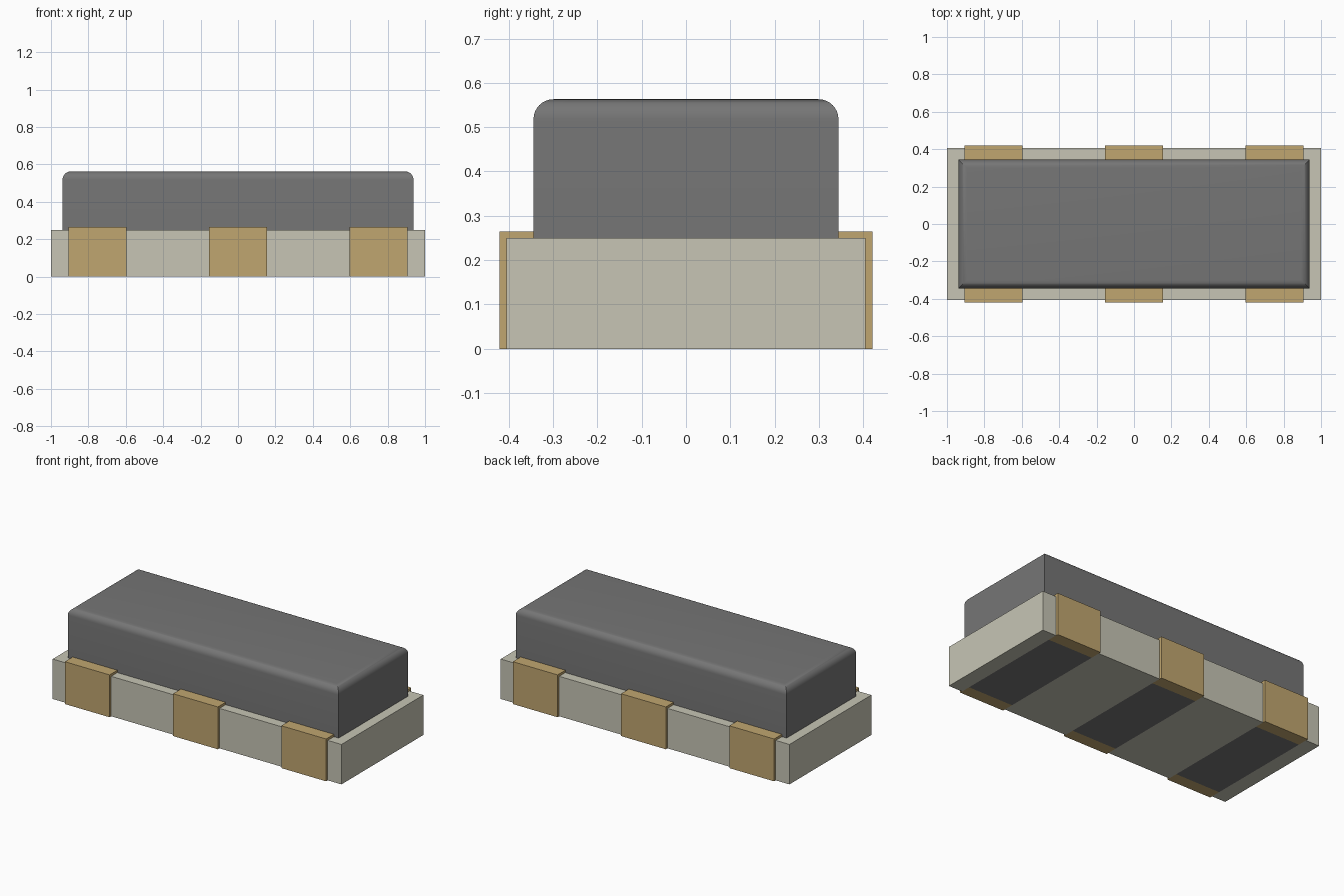
import bpy, bmesh

if "Cube" in bpy.data.objects:
    bpy.data.objects.remove(bpy.data.objects["Cube"])

W, D, H = 1.0, 0.405, 0.25          # base half width, half depth, height
BX, BY, BZ = 0.938, 0.344, 0.563    # moulded body half sizes and top
PADS, PW = (-0.75, 0.0, 0.75), 0.155
PAD_Y, PAD_Z = 0.421, 0.265


def material(name, rgb):
    m = bpy.data.materials.new(name)
    m.diffuse_color = (*rgb, 1)
    m.use_nodes = True
    m.node_tree.nodes["Principled BSDF"].inputs["Base Color"].default_value = m.diffuse_color
    return m


def add_box(bm, x0, x1, y0, y1, z0, z1):
    verts = bmesh.ops.create_cube(bm, size=1)["verts"]
    for v in verts:
        v.co.x = x1 if v.co.x > 0 else x0
        v.co.y = y1 if v.co.y > 0 else y0
        v.co.z = z1 if v.co.z > 0 else z0
    return verts


def finish(bm, name, mat):
    me = bpy.data.meshes.new(name)
    bm.to_mesh(me)
    bm.free()
    ob = bpy.data.objects.new(name, me)
    bpy.context.collection.objects.link(ob)
    me.materials.append(mat)
    return ob


ceramic = material("ceramic", (0.57, 0.56, 0.46))
gold = material("gold", (0.53, 0.38, 0.16))
dark = material("dark_grey", (0.18, 0.18, 0.18))

# base: blocks left between the contact slots
bm = bmesh.new()
edges = [-W] + [x + s * PW for x in PADS for s in (-1, 1)] + [W]
for x0, x1 in zip(edges[::2], edges[1::2]):
    add_box(bm, x0, x1, -D, D, 0, H)
finish(bm, "base", ceramic)

# contacts: wrapped over the front and back edges
for side, s in (("front", -1), ("back", 1)):
    for i, x in enumerate(PADS):
        bm = bmesh.new()
        y0, y1 = sorted((s * BY, s * PAD_Y))
        add_box(bm, x - PW, x + PW, y0, y1, 0, PAD_Z)
        finish(bm, f"{side}_contact_{i + 1}", gold)

# body: top edges rounded, filling the slots down to the underside
bm = bmesh.new()
add_box(bm, -BX, BX, -BY, BY, H, BZ)
top = [e for e in bm.edges if all(v.co.z > BZ - 1e-4 for v in e.verts)]
bmesh.ops.bevel(bm, geom=top, offset=0.045, segments=8, profile=0.5,
                affect='EDGES')
for x in PADS:
    add_box(bm, x - PW, x + PW, -BY, BY, 0, H)
body = finish(bm, "body", dark)
bpy.context.view_layer.objects.active = body
body.select_set(True)
bpy.ops.object.shade_smooth_by_angle(angle=0.52)
